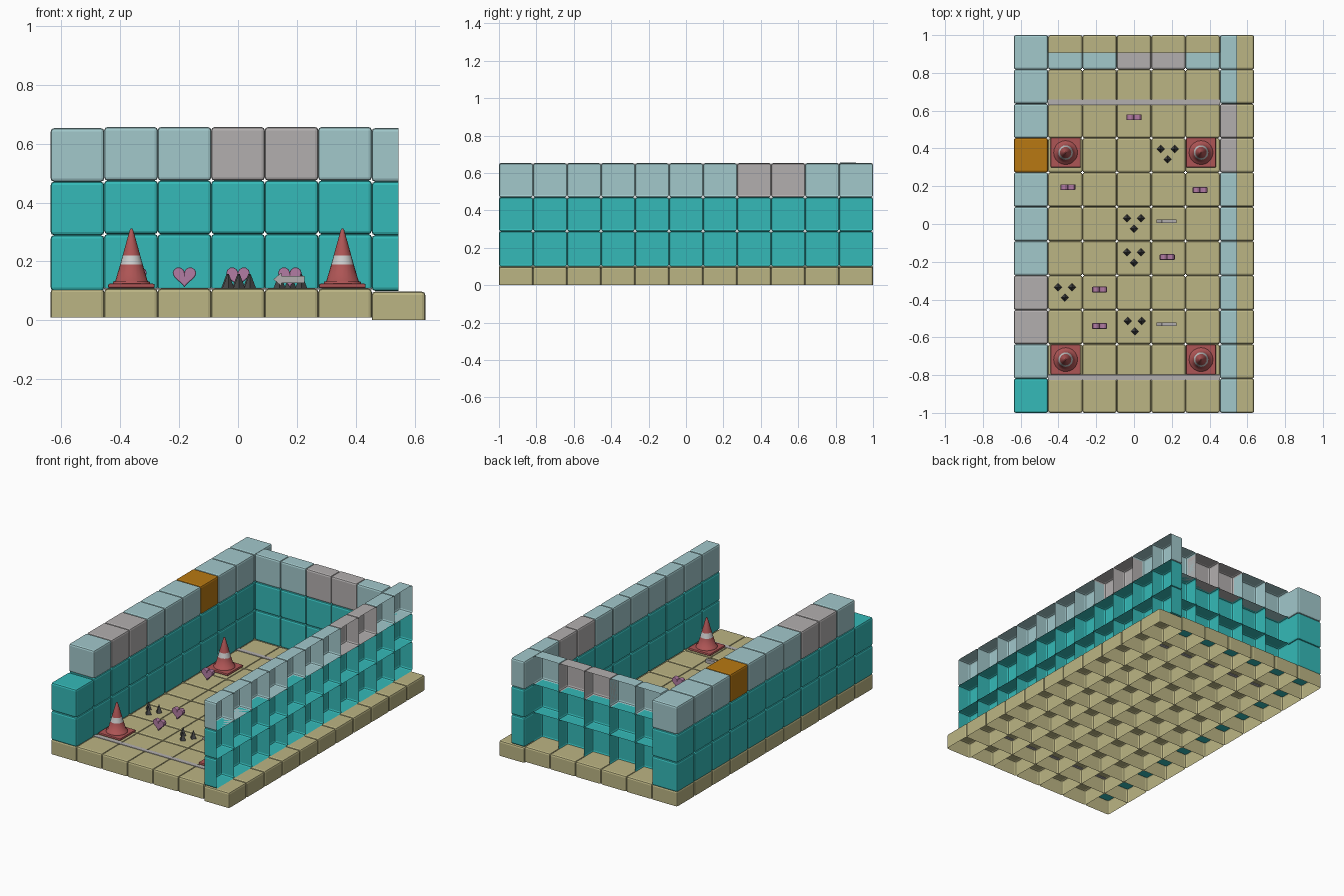
import bpy, bmesh, math
from mathutils import Matrix, Vector

if "Cube" in bpy.data.objects:
    bpy.data.objects.remove(bpy.data.objects["Cube"])

S = 2 / 11           # grid cell
NX, NY = 7, 11
FLOOR = 0.107


def material(name, rgb):
    m = bpy.data.materials.new(name)
    m.diffuse_color = (*rgb, 1)
    m.use_nodes = True
    m.node_tree.nodes["Principled BSDF"].inputs["Base Color"].default_value = m.diffuse_color
    return m


TAN = material("tan", (0.50, 0.46, 0.23))
TEAL = material("teal", (0.035, 0.49, 0.48))
PALE = material("pale_teal", (0.36, 0.58, 0.60))
GREY = material("grey", (0.45, 0.43, 0.43))
ORANGE = material("orange", (0.48, 0.19, 0.006))
RED = material("red", (0.42, 0.09, 0.09))
PINK = material("pink", (0.45, 0.20, 0.37))
DARK = material("dark", (0.07, 0.07, 0.07))
WHITE = material("white", (0.65, 0.63, 0.63))


def finish(name, bm, mats):
    me = bpy.data.meshes.new(name)
    bm.to_mesh(me)
    bm.free()
    for m in mats:
        me.materials.append(m)
    ob = bpy.data.objects.new(name, me)
    bpy.context.collection.objects.link(ob)
    return ob


def block(name, lo, hi, mat, open_dir=None, bevel=0.011):
    """Rounded block; the face looking along open_dir is left out."""
    lo, hi = Vector(lo), Vector(hi)
    bm = bmesh.new()
    bmesh.ops.create_cube(bm, size=1, matrix=Matrix.Translation((lo + hi) / 2)
                          @ Matrix.Diagonal((*(hi - lo), 1)))
    bm.normal_update()
    if open_dir:
        hole = [f for f in bm.faces if f.normal.dot(Vector(open_dir)) > 0.9]
        bmesh.ops.delete(bm, geom=hole, context='FACES')
    edges = [e for e in bm.edges if not e.is_boundary]
    bmesh.ops.bevel(bm, geom=edges, offset=bevel, segments=2, profile=0.5,
                    affect='EDGES')
    return finish(name, bm, [mat])


def cx(i):
    return (i - NX / 2) * S


def cy(j):
    return (j - NY / 2) * S


def level(k):
    # first level dips slightly into the floor tile
    return (0.100 if k == 0 else 0.107 + k * S), 0.107 + (k + 1) * S


# floor tiles, hollow underneath; right column sits slightly lower
for i in range(NX):
    dz = -0.010 if i == NX - 1 else 0
    for j in range(NY):
        block("floor_tile", (cx(i), cy(j), 0.010 + dz),
              (cx(i + 1), cy(j + 1), FLOOR + dz), TAN, (0, 0, -1))

# left wall of full blocks, front top block missing
for j in range(NY):
    for k in range(3):
        if j == 0 and k == 2:
            continue
        mat = TEAL if k < 2 else GREY if j in (2, 3) else ORANGE if j == 7 else PALE
        z0, z1 = level(k)
        block("left_wall_block", (cx(0), cy(j), z0), (cx(1), cy(j + 1), z1), mat)

# right wall of half blocks, open outwards
for j in range(NY):
    for k in range(3):
        mat = TEAL if k < 2 else GREY if j in (7, 8) else PALE
        z0, z1 = level(k)
        block("right_wall_block", (cx(6), cy(j), max(z0, 0.099)),
              (cx(6) + S / 2, cy(j + 1), z1), mat, (1, 0, 0))

# back wall of half blocks, open backwards
for i in range(1, 6):
    for k in range(3):
        mat = TEAL if k < 2 else GREY if i in (3, 4) else PALE
        z0, z1 = level(k)
        block("back_wall_block", (cx(i), cy(10), z0 + (0.004 if k else 0)),
              (cx(i + 1), cy(10) + S / 2, z1 + 0.004), mat, (0, 1, 0))

# thin marking strips across the floor
for y in (-0.812, 0.645):
    block("floor_strip", (-0.455, y - 0.014, FLOOR - 0.003),
          (0.455, y + 0.014, FLOOR + 0.002), GREY, bevel=0.001)


def lathe(name, profile, x, y, sides=20):
    """Revolve (radius, z, material index) rings."""
    bm = bmesh.new()
    rings = []
    for r, z, _ in profile:
        rings.append([bm.verts.new((x + r * math.cos(2 * math.pi * s / sides),
                                    y + r * math.sin(2 * math.pi * s / sides), z))
                      for s in range(sides)])
    for n in range(len(rings) - 1):
        a, b = rings[n], rings[n + 1]
        for s in range(sides):
            t = (s + 1) % sides
            bm.faces.new((a[s], a[t], b[t], b[s])).material_index = profile[n][2]
    bm.faces.new(rings[-1])
    for f in bm.faces:
        f.smooth = len(f.verts) == 4
    for e in bm.edges:
        if len(e.link_faces) == 2 and e.calc_face_angle(0) > 0.6:
            e.smooth = False
    return finish(name, bm, [RED, WHITE])


# traffic cones
CONE = [(0.064, 0.122, 0), (0.062, 0.131, 0), (0.055, 0.133, 0),
        (0.0385, 0.189, 1), (0.030, 0.220, 0), (0.006, 0.306, 0), (0.003, 0.311, 0)]
for x in (-0.362, 0.355):
    for y in (-0.718, 0.378):
        block("cone_base", (x - 0.079, y - 0.079, FLOOR + 0.002),
              (x + 0.079, y + 0.079, 0.124), RED, bevel=0.005)
        lathe("cone_body", CONE, x, y)


def plate(name, outline, x, y, z, depth, mat, bevel=0.0):
    """Upright plate: outline in xz, extruded along y."""
    bm = bmesh.new()
    f = bm.faces.new([bm.verts.new((x + px, y - depth / 2, z + pz))
                      for px, pz in outline])
    ext = bmesh.ops.extrude_face_region(bm, geom=[f])
    bmesh.ops.translate(bm, vec=(0, depth, 0),
                        verts=[v for v in ext["geom"] if isinstance(v, bmesh.types.BMVert)])
    bmesh.ops.recalc_face_normals(bm, faces=bm.faces)
    if bevel:
        rim = [e for e in bm.edges
               if abs(e.verts[0].co.y - e.verts[1].co.y) < 1e-5]
        bmesh.ops.bevel(bm, geom=rim, offset=bevel, segments=2, profile=0.5,
                        affect='EDGES')
    return finish(name, bm, [mat])


# heart pickups
HEART = []
for s in range(24):
    t = 2 * math.pi * s / 24
    HEART.append((0.0025 * 16 * math.sin(t) ** 3,
                  0.0024 * (13 * math.cos(t) - 5 * math.cos(2 * t)
                            - 2 * math.cos(3 * t) - math.cos(4 * t))))
for x, y in ((0, 0.565), (-0.35, 0.195), (0.35, 0.18),
             (0.176, -0.175), (-0.182, -0.347), (-0.182, -0.54)):
    plate("heart", HEART, x, y, 0.151, 0.03, PINK, 0.004)

# left-pointing arrow signs
ARROW = [(-0.053, 0), (-0.026, -0.022), (-0.026, -0.012), (0.053, -0.012),
         (0.053, 0.012), (-0.026, 0.012), (-0.026, 0.022)]
for y in (0.015, -0.53):
    plate("arrow", ARROW, 0.173, y, 0.139, 0.018, GREY)

# spike groups: three four-sided points each
for x, y in ((0.178, 0.372), (0, 0.005), (0, -0.175), (-0.366, -0.36), (0.004, -0.538)):
    bm = bmesh.new()
    for dx, dy in ((-0.037, 0.025), (0.037, 0.025), (0, -0.03)):
        bmesh.ops.create_cone(bm, cap_ends=True, segments=4, radius1=0.021,
                              radius2=0.002, depth=0.05,
                              matrix=Matrix.Translation((x + dx, y + dy, FLOOR + 0.025)))
    finish("floor_spikes", bm, [DARK])
